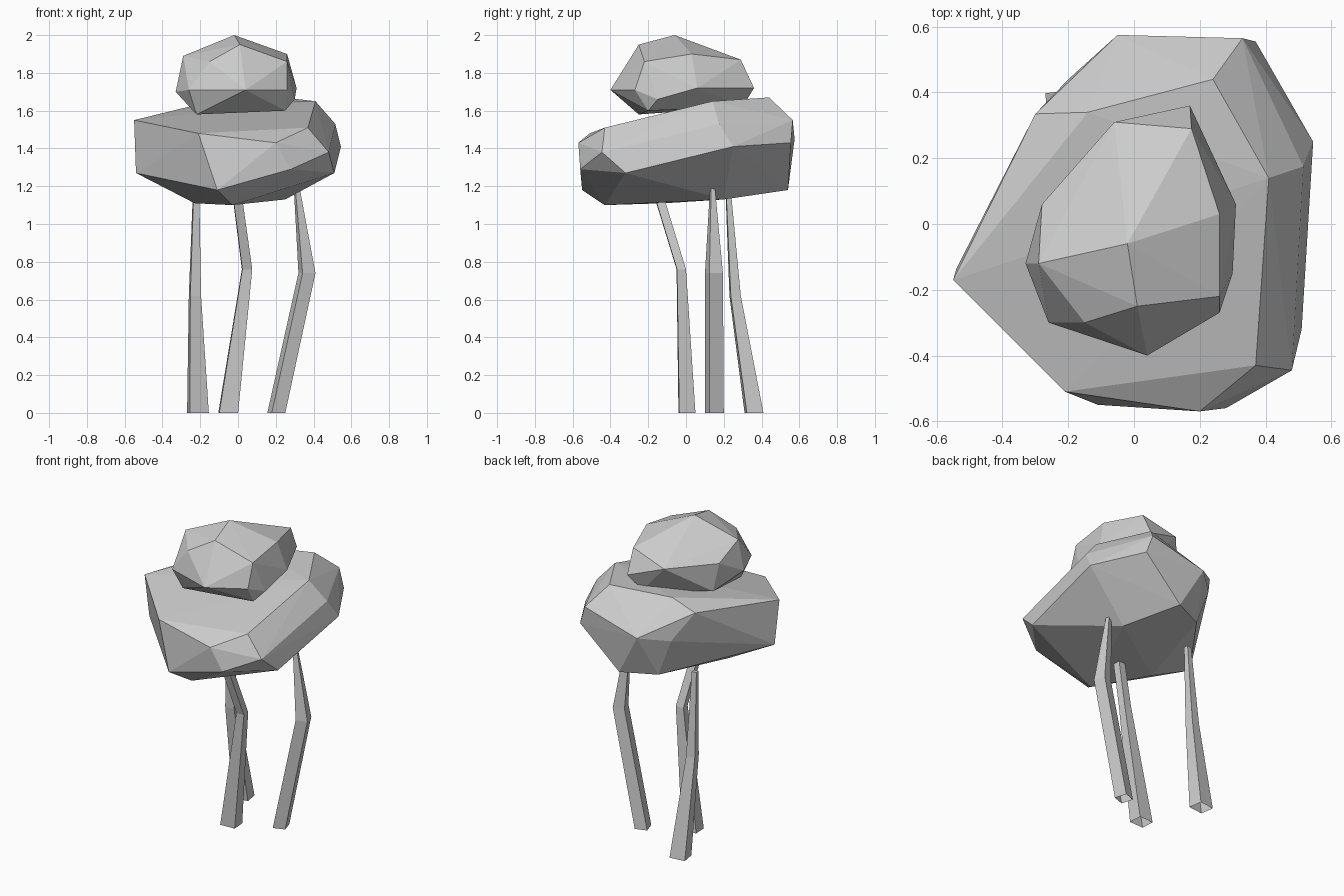
import bpy, bmesh, math


def add_object(name, bm):
    bmesh.ops.recalc_face_normals(bm, faces=bm.faces)
    mesh = bpy.data.meshes.new(name)
    bm.to_mesh(mesh)
    bm.free()
    obj = bpy.data.objects.new(name, mesh)
    bpy.context.collection.objects.link(obj)
    return obj


def boulder(name, points):
    """Faceted rock: convex hull of a few corner points."""
    bm = bmesh.new()
    for p in points:
        bm.verts.new(p)
    bmesh.ops.convex_hull(bm, input=bm.verts)
    loose = [v for v in bm.verts if not v.link_faces]
    bmesh.ops.delete(bm, geom=loose, context='VERTS')
    return add_object(name, bm)


def leg(name, angle, rings):
    """Open square tube through rings of (x, y, z, width x, width y)."""
    bm = bmesh.new()
    a = math.radians(angle)
    c, s = math.cos(a), math.sin(a)
    fit = 1 / (c + abs(s))          # keep the overall width after turning
    loops = []
    for x, y, z, wx, wy in rings:
        loop = []
        for i, j in ((-1, -1), (1, -1), (1, 1), (-1, 1)):
            loop.append(bm.verts.new((x + (i * c - j * s) * fit * wx / 2,
                                      y + (i * s + j * c) * fit * wy / 2, z)))
        loops.append(loop)
    for lo, hi in zip(loops, loops[1:]):
        for k in range(4):
            n = (k + 1) % 4
            bm.faces.new((lo[k], lo[n], hi[n], hi[k]))
    bm.faces.new(loops[-1])         # top cap, hidden in the rock
    return add_object(name, bm)


# Large lower rock
boulder("body_rock", [
    (-.21, -.51, 1.48), (.20, -.57, 1.43), (.28, -.56, 1.29), (-.11, -.55, 1.18),
    (.37, -.43, 1.51), (.48, -.445, 1.38), (.51, -.32, 1.27), (.545, .25, 1.41),
    (.41, .14, 1.65), (.515, .175, 1.53), (.24, .44, 1.67), (.33, .565, 1.55),
    (.37, .555, 1.43), (-.05, .575, 1.45), (.10, .54, 1.18), (-.11, .44, 1.18),
    (-.20, .44, 1.42), (-.30, .335, 1.59), (-.14, .34, 1.65), (-.55, -.17, 1.55),
    (-.54, -.135, 1.27), (-.23, -.11, 1.11), (-.03, -.43, 1.10), (.25, .20, 1.13)])

# Small upper rock
boulder("head_rock", [
    (.04, -.40, 1.71), (.01, -.25, 1.95), (-.02, -.06, 2.0), (.26, .03, 1.90),
    (.26, -.22, 1.86), (.175, .29, 1.87), (.17, .36, 1.72), (.31, .06, 1.72),
    (.30, -.15, 1.66), (.26, -.27, 1.71), (-.15, -.30, 1.86), (-.26, -.30, 1.71),
    (-.29, -.12, 1.89), (-.33, -.12, 1.70), (-.28, .06, 1.80), (-.06, .31, 1.80),
    (-.22, -.25, 1.58), (.25, -.20, 1.60), (.10, .30, 1.62), (-.25, .08, 1.62)])

# Three bent, tapering legs
leg("left_leg", 8, [(-.212, .36, 0, .115, .10), (-.228, .26, .62, .065, .06),
                    (-.222, .225, 1.15, .035, .03)])
leg("middle_leg", 3, [(-.052, .005, 0, .105, .09), (.048, -.025, .76, .055, .05),
                      (0, -.135, 1.12, .05, .05)])
leg("right_leg", 18, [(.203, .15, 0, .095, .10), (.365, .148, .74, .09, .095),
                      (.31, .14, 1.20, .03, .025)])
